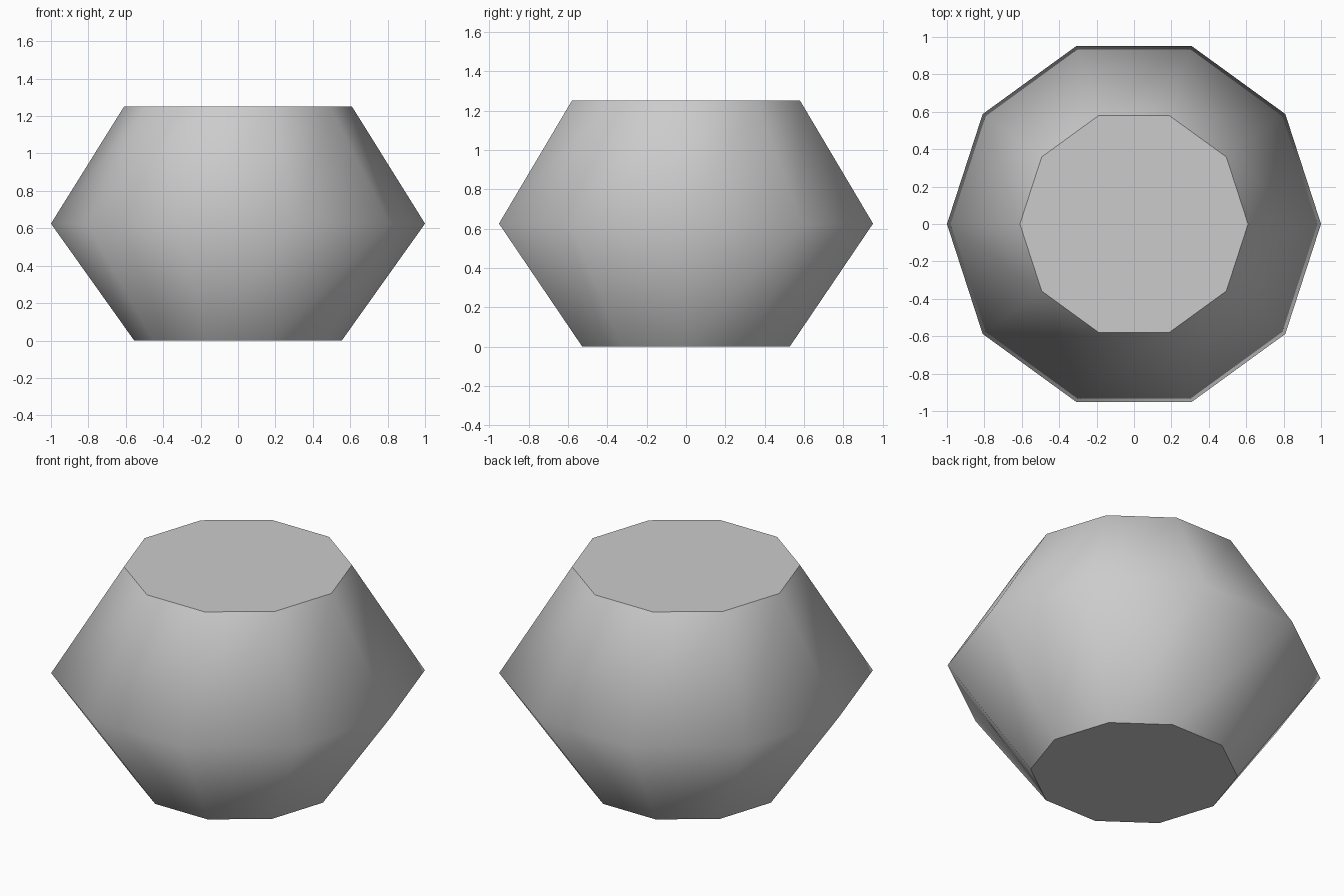
import bpy, bmesh
from math import cos, sin, tau

cube = bpy.data.objects.get("Cube")
if cube:
    bpy.data.objects.remove(cube, do_unlink=True)

SIDES = 10
PROFILE = [(0.555, 0.0), (1.0, 0.625), (0.61, 1.25)]  # radius, height

# One plain grey
grey = bpy.data.materials.new("light grey")
grey.use_nodes = True
colour = (0.6, 0.6, 0.6, 1.0)
grey.diffuse_color = colour
grey.node_tree.nodes["Principled BSDF"].inputs["Base Color"].default_value = colour

# Rings of the faceted body
bm = bmesh.new()
rings = [[bm.verts.new((r * cos(tau * i / SIDES), r * sin(tau * i / SIDES), z))
          for i in range(SIDES)] for r, z in PROFILE]

# Smooth sloping sides
for low, high in zip(rings, rings[1:]):
    for i in range(SIDES):
        j = (i + 1) % SIDES
        bm.faces.new((low[i], low[j], high[j], high[i])).smooth = True

# Flat bottom and top, with crisp rims
for ring in (rings[0][::-1], rings[-1]):
    cap = bm.faces.new(ring)
    cap.smooth = False
    for edge in cap.edges:
        edge.smooth = False

mesh = bpy.data.meshes.new("double_cone_body")
bm.to_mesh(mesh)
bm.free()
mesh.materials.append(grey)
body = bpy.data.objects.new("double_cone_body", mesh)
bpy.context.collection.objects.link(body)
